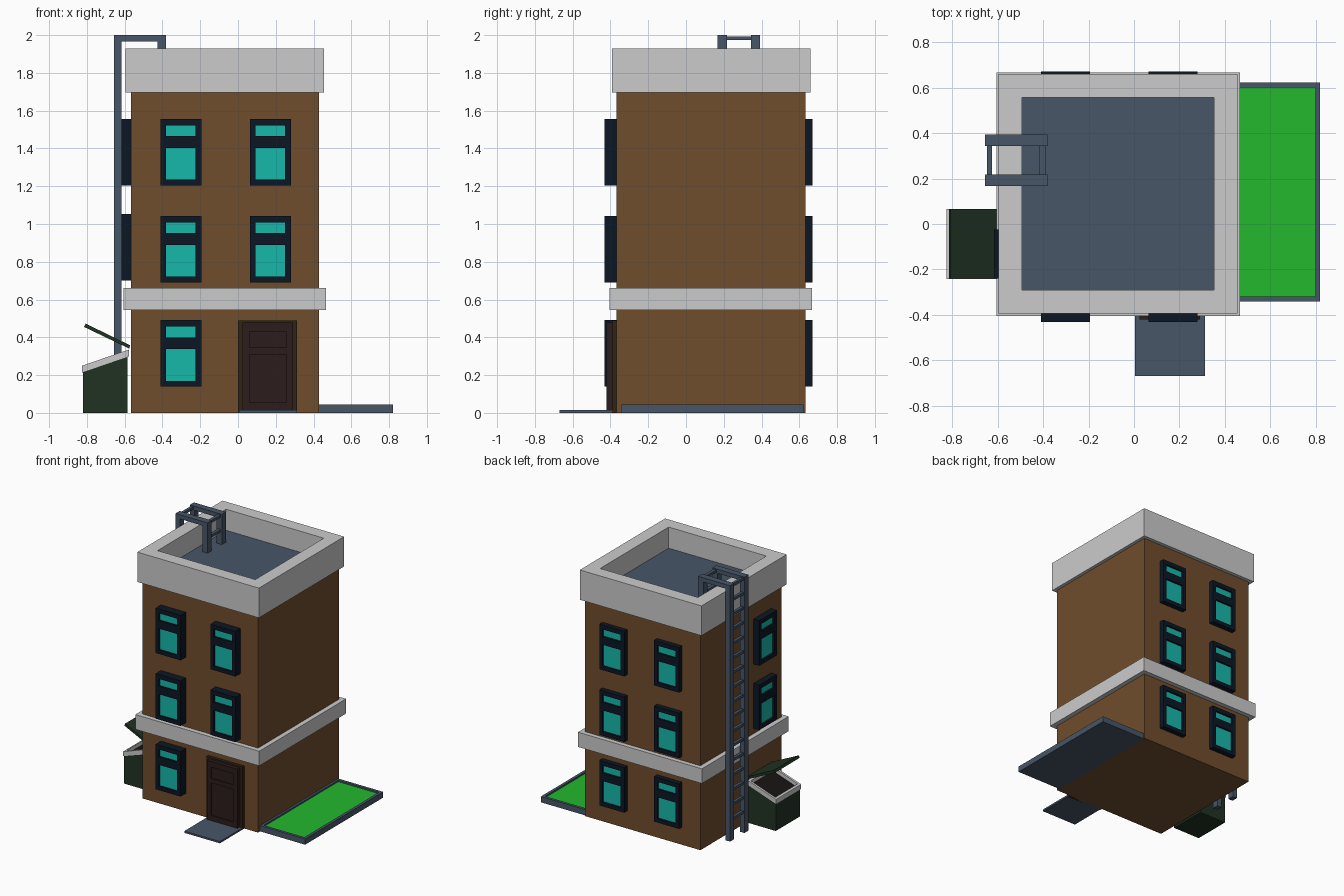
import bpy, bmesh, math
from mathutils import Vector

if "Cube" in bpy.data.objects:
    bpy.data.objects.remove(bpy.data.objects["Cube"])


def material(name, rgb):
    m = bpy.data.materials.new(name)
    m.diffuse_color = [((c / 255 + 0.055) / 1.055) ** 2.4 for c in rgb] + [1]
    m.use_nodes = True
    m.node_tree.nodes["Principled BSDF"].inputs["Base Color"].default_value = m.diffuse_color
    return m


BRICK = material("brick", (112, 77, 45))
SLATE = material("slate", (72, 86, 104))
NAVY = material("navy", (12, 22, 36))
GLASS = material("glass", (22, 184, 170))
GRASS = material("grass", (36, 184, 46))
GREEN = material("dark_green", (32, 50, 34))
DOOR = material("door_brown", (44, 28, 28))
JAMB = material("jamb_brown", (50, 34, 20))
BLACK = material("bin_inside", (26, 20, 20))
GREY = None


def finish(name, bm, *mats):
    bmesh.ops.recalc_face_normals(bm, faces=bm.faces)
    me = bpy.data.meshes.new(name)
    bm.to_mesh(me)
    bm.free()
    for m in mats:
        me.materials.append(m)
    ob = bpy.data.objects.new(name, me)
    bpy.context.collection.objects.link(ob)
    return ob


def add_box(bm, x, y, z):
    vs = bmesh.ops.create_cube(bm, size=1)["verts"]
    for v in vs:
        v.co = Vector(r[0] if c < 0 else r[1] for c, r in zip(v.co, (x, y, z)))


def box(name, x, y, z, mat):
    bm = bmesh.new()
    add_box(bm, x, y, z)
    return finish(name, bm, mat)


def sunk_box(name, x, y, z, margin, depth, mat, floor_mat):
    """Box whose top face is inset and lowered into a recess."""
    bm = bmesh.new()
    add_box(bm, x, y, z)
    bm.normal_update()
    top = max(bm.faces, key=lambda f: f.normal.z)
    bmesh.ops.inset_region(bm, faces=[top], thickness=margin)
    top.material_index = 1
    ext = bmesh.ops.extrude_discrete_faces(bm, faces=[top])["faces"]
    bmesh.ops.translate(bm, vec=(0, 0, -depth), verts=ext[0].verts)
    for f in bm.faces:
        if f is not ext[0]:
            f.material_index = 0
    ext[0].material_index = 1
    return finish(name, bm, mat, floor_mat)


def panelled(name, xs, zs, holes, depth, recess, mat, hole_mat):
    """Slab facing -y (front at y=0) with recessed cells of an x/z grid."""
    bm = bmesh.new()
    g = [[bm.verts.new((x, 0, z)) for z in zs] for x in xs]
    cells = {}
    for i in range(len(xs) - 1):
        for k in range(len(zs) - 1):
            cells[i, k] = bm.faces.new((g[i][k], g[i + 1][k], g[i + 1][k + 1], g[i][k + 1]))
    rim = [e for e in bm.edges if e.is_boundary]
    side = bmesh.ops.extrude_edge_only(bm, edges=rim)["geom"]
    bmesh.ops.translate(bm, vec=(0, depth, 0),
                        verts=[v for v in side if isinstance(v, bmesh.types.BMVert)])
    for f in bmesh.ops.extrude_discrete_faces(bm, faces=[cells[h] for h in holes])["faces"]:
        f.material_index = 1
        bmesh.ops.translate(bm, vec=(0, recess, 0), verts=f.verts)
    bmesh.ops.holes_fill(bm, edges=[e for e in bm.edges if e.is_boundary], sides=0)
    return finish(name, bm, mat, hole_mat)


def prism(name, profile, y0, y1, mat):
    """Extrude an x/z profile along y."""
    bm = bmesh.new()
    f = bm.faces.new([bm.verts.new((x, y0, z)) for x, z in profile])
    ext = bmesh.ops.extrude_face_region(bm, geom=[f])["geom"]
    bmesh.ops.translate(bm, vec=(0, y1 - y0, 0),
                        verts=[v for v in ext if isinstance(v, bmesh.types.BMVert)])
    return finish(name, bm, mat)


# Building shell
box("walls", (-0.567, 0.43), (-0.367, 0.632), (0, 1.72), BRICK)
box("ledge_band", (-0.605, 0.467), (-0.405, 0.668), (0.545, 0.66), GREY)
sunk_box("parapet", (-0.596, 0.456), (-0.393, 0.66), (1.695, 1.928), 0.146, 0.165, GREY, SLATE)

# Windows: one mesh shared by all copies
win = panelled("window", (-0.108, -0.08, 0.077, 0.108),
               (-0.176, -0.145, 0.022, 0.085, 0.142, 0.176),
               [(1, 1), (1, 3)], 0.08, 0.014, NAVY, GLASS)
levels = (0.315, 0.867, 1.38)
spots = []
for x in (-0.302, 0.172):
    for i, z in enumerate(levels):
        if not (x > 0 and i == 0):
            spots.append(("front_window", (x, -0.432, z), 0))
        spots.append(("back_window", (x, 0.671, z), math.pi))
for z in (0.877, 1.38):
    spots.append(("left_window", (-0.617, -0.133, z), -math.pi / 2))
for name, loc, rot in spots:
    ob = bpy.data.objects.new(name, win.data)
    ob.location, ob.rotation_euler.z = loc, rot
    bpy.context.collection.objects.link(ob)
bpy.data.objects.remove(win)

# Door, frame and front slab
box("door_frame", (0.0, 0.312), (-0.391, -0.36), (0.0, 0.49), JAMB)
leaf = panelled("door", (0.025, 0.06, 0.253, 0.29), (0.015, 0.055, 0.31, 0.345, 0.432, 0.478),
                [(1, 1), (1, 3)], 0.05, 0.008, DOOR, DOOR)
leaf.location.y = -0.42
box("door_slab", (0.005, 0.312), (-0.67, -0.36), (0, 0.014), SLATE)

# Lawn with kerb
sunk_box("lawn", (0.425, 0.82), (-0.342, 0.622), (0, 0.045), 0.031, 0.012, SLATE, GRASS)

# Roof ladder: hooked rails and rungs
hook = [(-0.657, 0), (-0.657, 2), (-0.38, 2), (-0.38, 1.76), (-0.425, 1.76),
        (-0.425, 1.967), (-0.618, 1.967), (-0.618, 0)]
for y in (0.167, 0.343):
    prism("ladder_rail", hook, y, y + 0.05, SLATE)
bm = bmesh.new()
for i in range(17):
    z = 1.983 - i * 0.114
    add_box(bm, (-0.648, -0.626), (0.21, 0.35), (z - 0.01, z + 0.01))
for z in (1.983, 1.869):
    add_box(bm, (-0.415, -0.39), (0.21, 0.35), (z - 0.01, z + 0.01))
finish("ladder_rungs", bm, SLATE)

# Rubbish bin: body, sloped rim, contents and raised lid
prism("bin_body", [(-0.82, 0), (-0.585, 0), (-0.585, 0.27), (-0.82, 0.19)], -0.238, 0.062, GREEN)


def slope(x):
    return 0.25 + (x + 0.825) * 0.345


rim = sunk_box("bin_rim", (-0.825, -0.578), (-0.243, 0.067), (-0.036, 0), 0.024, 0.03, GREY, BLACK)
for v in rim.data.vertices:
    v.co.z += slope(v.co.x)
prism("bin_wall_strip", [(-0.82, 0.185), (-0.585, 0.265), (-0.585, 0.3), (-0.82, 0.217)],
      -0.238, 0.062, GREEN)
prism("bin_lid", [(-0.575, 0.34), (-0.572, 0.358), (-0.807, 0.473), (-0.815, 0.455)],
      -0.24, 0.065, GREEN)
